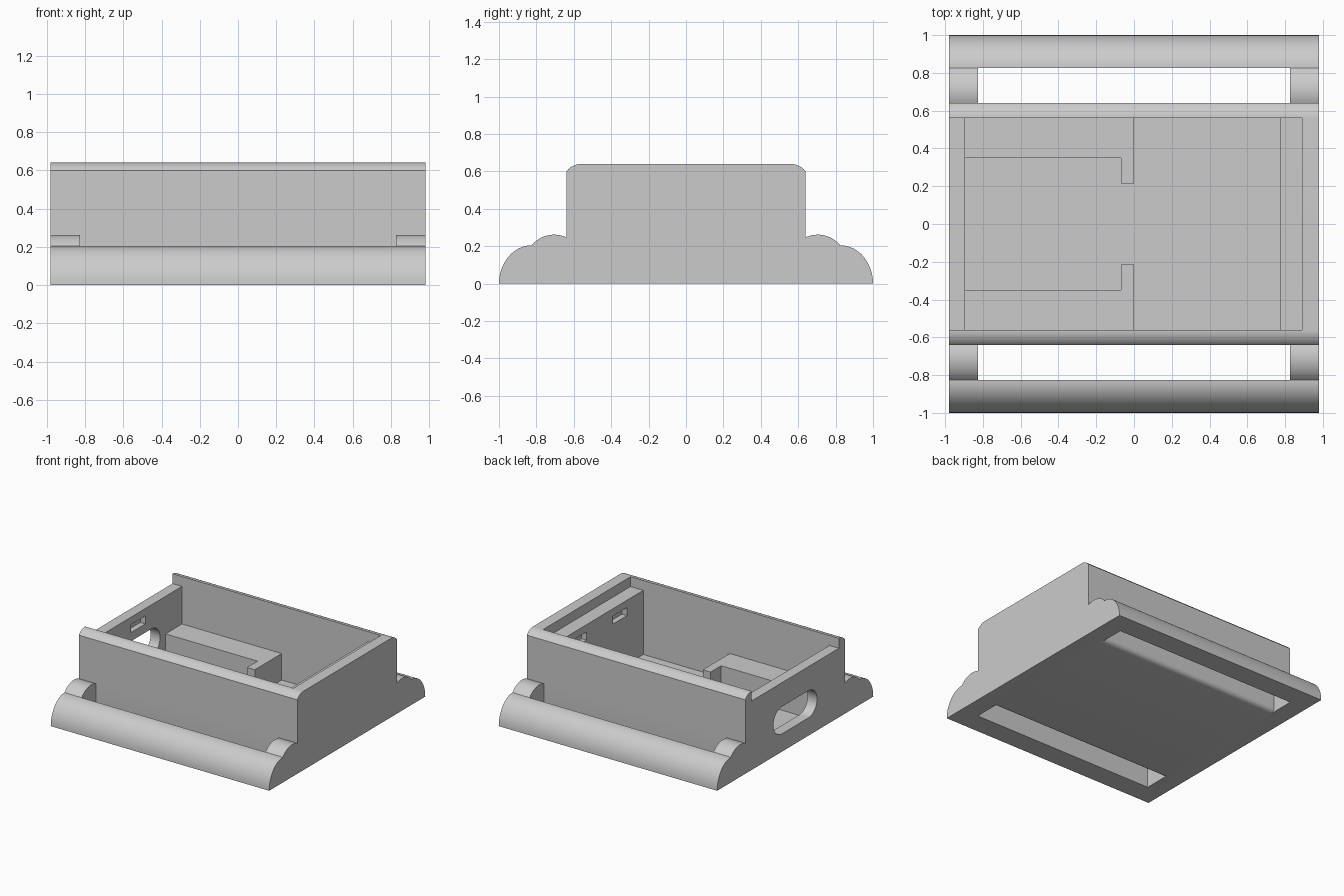
import bpy, bmesh
from math import sin, cos, pi, sqrt

if "Cube" in bpy.data.objects:
    bpy.data.objects.remove(bpy.data.objects["Cube"], do_unlink=True)

grey = bpy.data.materials.new("light grey")
grey.use_nodes = True
grey.diffuse_color = (0.6, 0.6, 0.6, 1)
grey.node_tree.nodes["Principled BSDF"].inputs["Base Color"].default_value = (0.6, 0.6, 0.6, 1)


def prism(name, points, lo, hi, axis="x"):
    """Extrude a flat outline: (y, z) points along x, or (x, y) points along z."""
    bm = bmesh.new()
    place = (lambda a, b: (lo, a, b)) if axis == "x" else (lambda a, b: (a, b, lo))
    face = bm.faces.new([bm.verts.new(place(a, b)) for a, b in points])
    out = bmesh.ops.extrude_face_region(bm, geom=[face])
    verts = [v for v in out["geom"] if isinstance(v, bmesh.types.BMVert)]
    step = (hi - lo, 0, 0) if axis == "x" else (0, 0, hi - lo)
    bmesh.ops.translate(bm, verts=verts, vec=step)
    bmesh.ops.recalc_face_normals(bm, faces=bm.faces)
    mesh = bpy.data.meshes.new(name)
    bm.to_mesh(mesh)
    bm.free()
    mesh.materials.append(grey)
    obj = bpy.data.objects.new(name, mesh)
    bpy.context.collection.objects.link(obj)
    return obj


def box(name, x, y, z):
    return prism(name, [(y[0], z[0]), (y[1], z[0]), (y[1], z[1]), (y[0], z[1])], *x)


def arc(cy, cz, ry, rz, start, end, n):
    angles = [start + (end - start) * i / n for i in range(n + 1)]
    return [(cy + ry * cos(a), cz + rz * sin(a)) for a in angles]


# End outline: strap bar, lug bump, wall, rounded top rim
half = arc(0.825, 0, 0.175, 0.205, 0, pi / 2, 16)
bump = [0.81 - 0.17 * i / 12 for i in range(13)]
half += [(y, 0.107 + sqrt(0.155 ** 2 - (y - 0.705) ** 2)) for y in bump]
half += [(0.56 + 0.08 * i / 8, 0.54 + sqrt(0.01 - (0.08 * i / 8) ** 2)) for i in range(8, -1, -1)]
case = prism("case", half + [(-y, z) for y, z in reversed(half)], -0.98, 0.98)

# Cutters for the cavity and the lid seat, open at one end
cutters = [
    box("cavity_cutter", (-0.895, 0.775), (-0.56, 0.56), (0.04, 1)),
    box("lid_cutter", (-1.2, 0.89), (-0.56, 0.56), (0.56, 1.1)),
]

# Strap slots with a rounded lower edge on the case side
slot = [(0.6, -0.1)] + arc(0.6, 0.04, 0.04, 0.04, -pi / 2, 0, 8)
slot += [(0.64, 0.5), (0.825, 0.5), (0.825, -0.1)]
for side in (1, -1):
    cutters.append(prism("strap_slot_cutter", [(side * y, z) for y, z in slot], -0.825, 0.825))

# Oval port through one end wall
oval = arc(0.17, 0.255, 0.11, 0.11, -pi / 2, pi / 2, 16)
oval += arc(-0.17, 0.255, 0.11, 0.11, pi / 2, 3 * pi / 2, 16)
cutters.append(prism("port_cutter", oval, -1.1, -0.85))

# Clip pockets in the end walls
cutters.append(box("clip_cutter", (-0.94, -0.85), (-0.09, 0.09), (0.435, 0.5)))
for y in (-0.26, 0.26):
    cutters.append(box("clip_cutter", (0.7, 0.82), (y - 0.09, y + 0.09), (0.435, 0.5)))

for cutter in cutters:
    mod = case.modifiers.new(cutter.name, "BOOLEAN")
    mod.operation = "DIFFERENCE"
    mod.solver = "EXACT"
    mod.object = cutter
bpy.context.view_layer.objects.active = case
case.select_set(True)
for mod in list(case.modifiers):
    bpy.ops.object.modifier_apply(modifier=mod.name)
for cutter in cutters:
    bpy.data.objects.remove(cutter, do_unlink=True)
bpy.ops.object.shade_smooth_by_angle(angle=pi / 7)

# Hooked rails that hold the contents in place
rail = [(-0.9, 0.35), (-0.07, 0.35), (-0.07, 0.215), (0, 0.215), (0, 0.565), (-0.9, 0.565)]
for name, side in (("back_rail", 1), ("front_rail", -1)):
    prism(name, [(x, side * y) for x, y in rail], 0.03, 0.255, "z")
